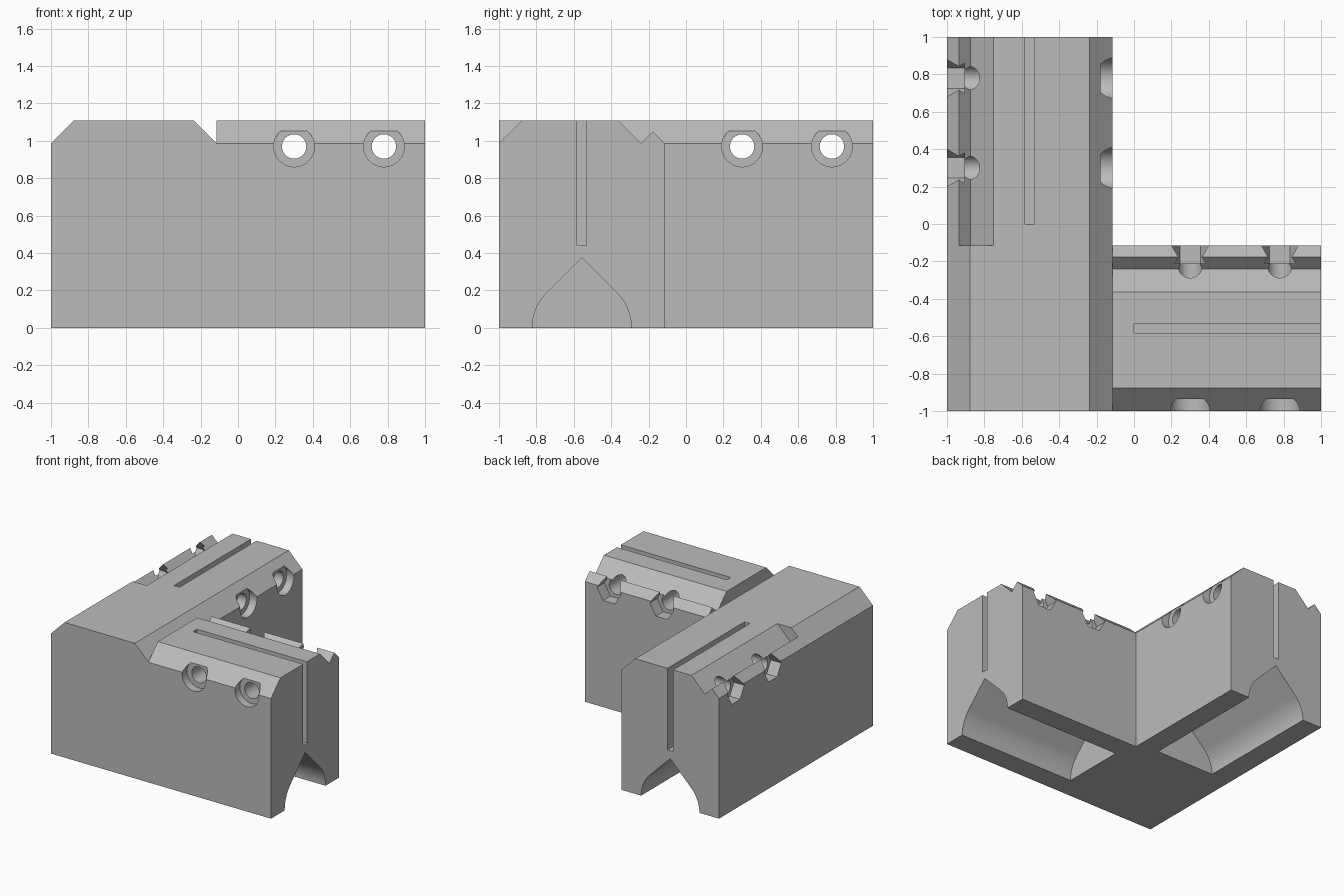
import bpy, bmesh, math
from mathutils import Vector

default = bpy.data.objects.get("Cube")
if default:
    bpy.data.objects.remove(default, do_unlink=True)

grey = bpy.data.materials.new("light_grey")
grey.use_nodes = True
grey.diffuse_color = (0.5, 0.5, 0.5, 1)
grey.node_tree.nodes["Principled BSDF"].inputs["Base Color"].default_value = (0.5, 0.5, 0.5, 1)

TOP, SHOULDER, INNER, CENTRE = 1.11, 0.987, -0.115, -0.557
OUT = 1.05           # cutters overshoot the body to here
BOLT_Z, BOLTS = 0.97, (0.3, 0.78)


def prism(name, profile, start, end, axis):
    """Extrude a 2D profile along an axis; the profile is (y, z), (x, z) or (x, y)."""
    place = {"x": lambda u, v, t: (t, u, v),
             "y": lambda u, v, t: (u, t, v),
             "z": lambda u, v, t: (u, v, t)}[axis]
    bm = bmesh.new()
    face = bm.faces.new([bm.verts.new(place(u, v, start)) for u, v in profile])
    grown = bmesh.ops.extrude_face_region(bm, geom=[face], use_keep_orig=True)
    moved = [g for g in grown["geom"] if isinstance(g, bmesh.types.BMVert)]
    bmesh.ops.translate(bm, verts=moved, vec=Vector(place(0, 0, end - start)))
    bmesh.ops.recalc_face_normals(bm, faces=bm.faces[:])
    mesh = bpy.data.meshes.new(name)
    bm.to_mesh(mesh)
    bm.free()
    mesh.materials.append(grey)
    obj = bpy.data.objects.new(name, mesh)
    bpy.context.collection.objects.link(obj)
    return obj


def cut(profile, start, end, axis):
    """Subtract a prism from the body and discard the cutter."""
    cutter = prism("cutter", profile, start, end, axis)
    cutter.hide_render = True
    mod = body.modifiers.new("cut", "BOOLEAN")
    mod.operation, mod.solver, mod.object = "DIFFERENCE", "EXACT", cutter
    bpy.ops.object.modifier_apply(modifier=mod.name)
    bpy.data.objects.remove(cutter, do_unlink=True)


def ring(u, v, radius, sides):
    return [(u + radius * math.cos(math.tau * i / sides),
             v + radius * math.sin(math.tau * i / sides)) for i in range(sides)]


def bevel(edge, inward, over):
    """45 degree triangle shaving a top edge; over is the overshoot past the wall."""
    peak = TOP + 0.05
    reach = peak - SHOULDER
    return [(edge - inward * over, SHOULDER - over),
            (edge + inward * reach, peak), (edge - inward * over, peak)]


# L-shaped block
body = prism("corner_block", [(-1, -1), (1, -1), (1, INNER), (INNER, INNER),
                              (INNER, 1), (-1, 1)], 0, TOP, "z")
bpy.context.view_layer.objects.active = body
body.select_set(True)

# Bevels along the long arm, then the short arm
cut(bevel(-1, 1, 0.05), -OUT, OUT, "y")
cut(bevel(INNER, -1, 0), -OUT, OUT, "y")
cut(bevel(-1, 1, 0.05), INNER, OUT, "x")
cut(bevel(INNER, -1, 0.05), INNER, OUT, "x")


# V grooves that leave a small ridge on the nut side
def groove(valley):
    rise = TOP + 0.05 - SHOULDER
    return [(valley, SHOULDER), (valley + rise, SHOULDER + rise),
            (valley - rise, SHOULDER + rise)]


cut(groove(-0.873), INNER, OUT, "y")
cut(groove(-0.24), INNER, OUT, "x")

# Teardrop tunnel underneath and thin slot above, in each arm
R = 0.265
arc = [math.radians(45 * i / 12) for i in range(13)]
right_side = [(R * math.cos(a), R * math.sin(a)) for a in arc]
outline = ([(R, -0.05)] + right_side + [(0, R * math.sqrt(2))]
           + [(-u, v) for u, v in reversed(right_side)] + [(-R, -0.05)])
tunnel = [(CENTRE + u, v) for u, v in outline]
slot = [(CENTRE + u, v) for u, v in
        ((-0.025, 0.44), (0.025, 0.44), (0.025, 1.2), (-0.025, 1.2))]
for axis in "xy":
    cut(tunnel, -0.065, OUT, axis)
    cut(slot, 0, OUT, axis)

# Bolt holes with a round counterbore on one side and a hexagonal nut pocket on the other
for p in BOLTS:
    for axis, bore, nut in (("y", (-OUT, -0.935), (-0.21, -0.05)),
                            ("x", (-0.18, -0.05), (-OUT, -0.905))):
        cut(ring(p, BOLT_Z, 0.065, 48), -OUT, -0.05, axis)
        cut(ring(p, BOLT_Z, 0.109, 48), *bore, axis)
        cut(ring(p, BOLT_Z, 0.109, 6), *nut, axis)

bpy.ops.object.shade_smooth_by_angle(angle=math.radians(30))
